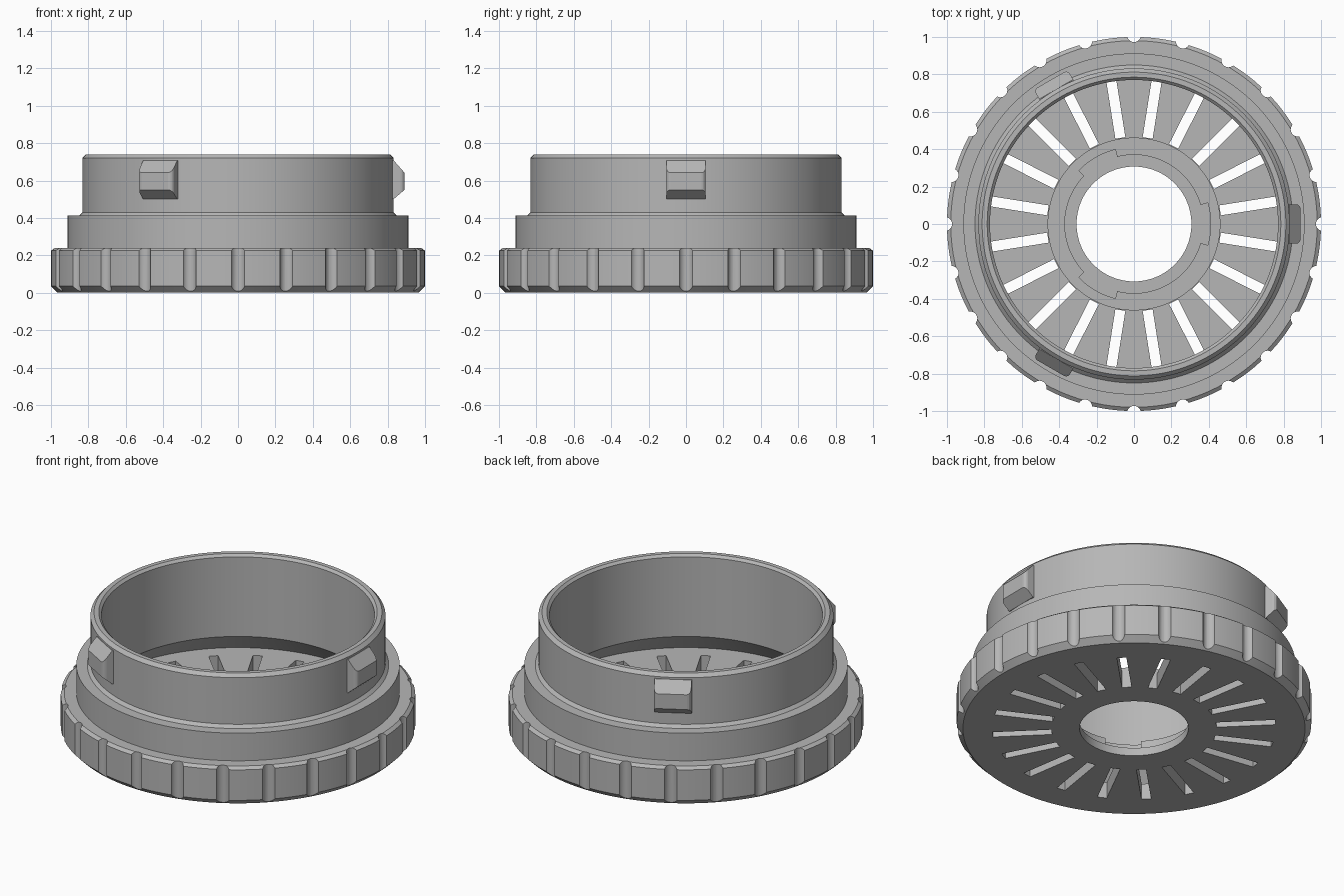
import bpy, bmesh, math
from mathutils import Matrix

if "Cube" in bpy.data.objects:
    bpy.data.objects.remove(bpy.data.objects["Cube"], do_unlink=True)

grey = bpy.data.materials.new("plain grey plastic")
grey.use_nodes = True
colour = (0.47, 0.47, 0.47, 1)
grey.diffuse_color = colour
grey.node_tree.nodes["Principled BSDF"].inputs["Base Color"].default_value = colour


def make_object(name, bm):
    bmesh.ops.recalc_face_normals(bm, faces=bm.faces)
    mesh = bpy.data.meshes.new(name)
    bm.to_mesh(mesh)
    bm.free()
    mesh.materials.append(grey)
    obj = bpy.data.objects.new(name, mesh)
    bpy.context.collection.objects.link(obj)
    return obj


def activate(obj):
    bpy.ops.object.select_all(action="DESELECT")
    obj.select_set(True)
    bpy.context.view_layer.objects.active = obj


def lathe(name, profile, steps=144):
    """Revolve a closed (radius, height) outline around z."""
    bm = bmesh.new()
    rings = []
    for i in range(steps):
        a = math.tau * i / steps
        rings.append([bm.verts.new((r * math.cos(a), r * math.sin(a), z)) for r, z in profile])
    n = len(profile)
    for i in range(steps):
        p, q = rings[i], rings[(i + 1) % steps]
        for j in range(n):
            k = (j + 1) % n
            bm.faces.new((p[j], q[j], q[k], p[k]))
    return make_object(name, bm)


def add_prism(bm, outline, z0, z1, angle):
    """Extrude an xy outline upward and turn it around z."""
    low = [bm.verts.new((x, y, z0)) for x, y in outline]
    high = [bm.verts.new((x, y, z1)) for x, y in outline]
    bm.faces.new(low[::-1])
    bm.faces.new(high)
    for i in range(len(low)):
        k = (i + 1) % len(low)
        bm.faces.new((low[i], low[k], high[k], high[i]))
    bmesh.ops.rotate(bm, verts=low + high, matrix=Matrix.Rotation(angle, 3, "Z"))


def arc(r, a0, a1, n, cx=0.0):
    return [(cx + r * math.cos(math.radians(a0 + (a1 - a0) * i / n)),
             r * math.sin(math.radians(a0 + (a1 - a0) * i / n))) for i in range(n + 1)]


# Stepped housing: outer wall, rim, undercut bore, floor, raised hub, centre hole
housing = lathe("housing", [
    (0.965, 0), (1, 0.035), (1, 0.225), (0.98, 0.24), (0.912, 0.24),
    (0.912, 0.412), (0.85, 0.412), (0.832, 0.43), (0.832, 0.72), (0.812, 0.74),
    (0.785, 0.74), (0.77, 0.725), (0.77, 0.23), (0.9, 0.1),
    (0.462, 0.1), (0.462, 0.13), (0.37, 0.13), (0.37, 0.05),
    (0.307, 0.05), (0.307, 0)])

# Cutters: grip notches, vent slots and bayonet recesses
bm = bmesh.new()
for i in range(24):
    add_prism(bm, arc(0.037, 0, 345, 23, cx=1.01), -0.1, 0.3, math.tau * i / 24)
for i in range(20):
    add_prism(bm, [(0.466, -0.027), (0.8, -0.027), (0.8, 0.027), (0.466, 0.027)],
              -0.1, 0.118, math.tau * (i + 0.5) / 20)
for i in range(3):
    add_prism(bm, arc(0.41, -16, 16, 10) + arc(0.34, 16, -16, 10), 0.055, 0.2, math.tau * i / 3)
cutter = make_object("cutters", bm)
cutter.hide_render = True

activate(housing)
cut = housing.modifiers.new("cut", "BOOLEAN")
cut.operation = "DIFFERENCE"
cut.solver = "EXACT"
cut.object = cutter
bpy.ops.object.modifier_apply(modifier=cut.name)
bpy.data.objects.remove(cutter, do_unlink=True)
activate(housing)
bpy.ops.object.shade_smooth_by_angle(angle=math.radians(25))

# Three locking lugs around the collar
lug_profile = [(0.8, 0.5), (0.832, 0.5), (0.89, 0.55), (0.89, 0.642), (0.832, 0.708), (0.8, 0.708)]
for i in range(3):
    bm = bmesh.new()
    sides = [[bm.verts.new((x, y, z)) for x, z in lug_profile] for y in (-0.105, 0.105)]
    bm.faces.new(sides[0])
    bm.faces.new(sides[1][::-1])
    for j in range(len(lug_profile)):
        k = (j + 1) % len(lug_profile)
        bm.faces.new((sides[0][j], sides[1][j], sides[1][k], sides[0][k]))
    # Soften the outer end corners
    corners = [e for e in bm.edges if all(v.co.x > 0.88 for v in e.verts)
               and abs(e.verts[0].co.y - e.verts[1].co.y) < 0.01]
    bmesh.ops.bevel(bm, geom=corners, offset=0.022, segments=3, affect="EDGES", profile=0.5)
    bm.transform(Matrix.Rotation(math.tau * i / 3, 4, "Z"))
    make_object("locking_lug_%d" % (i + 1), bm)
